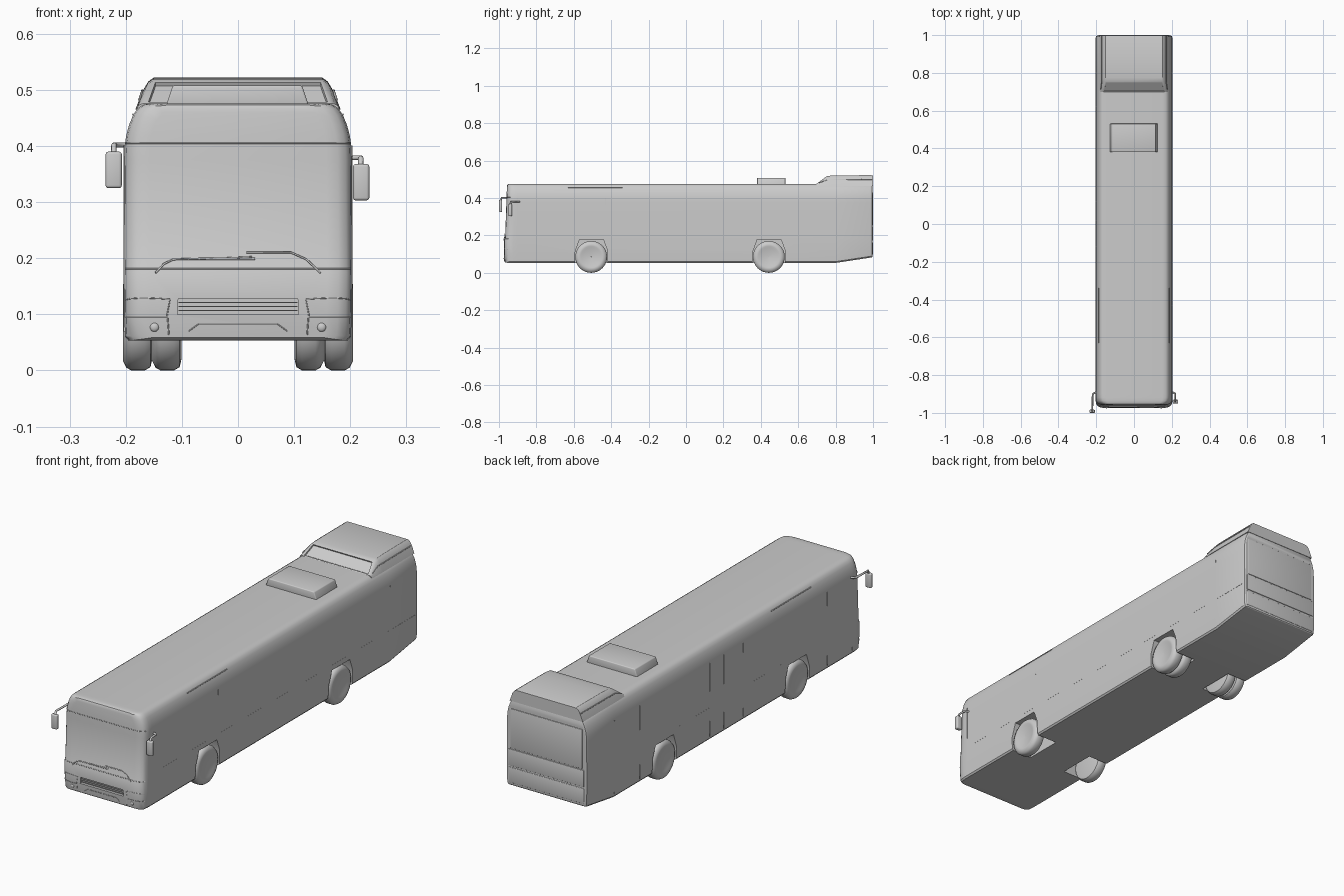
import bpy, bmesh, math
from mathutils import Vector, Matrix

if "Cube" in bpy.data.objects:
    bpy.data.objects.remove(bpy.data.objects["Cube"])


def finish(name, bm, angle=30):
    bmesh.ops.recalc_face_normals(bm, faces=bm.faces)
    me = bpy.data.meshes.new(name)
    bm.to_mesh(me)
    bm.free()
    ob = bpy.data.objects.new(name, me)
    bpy.context.collection.objects.link(ob)
    smooth(ob, angle)
    return ob


def smooth(ob, angle=30):
    bpy.ops.object.select_all(action='DESELECT')
    ob.select_set(True)
    bpy.context.view_layer.objects.active = ob
    bpy.ops.object.shade_smooth_by_angle(angle=math.radians(angle))


def loft(rings):
    """Skin half sections (top to bottom, x > 0), mirrored in x, with ladder caps."""
    bm = bmesh.new()
    loops = []
    for half in rings:
        pts = half + [(-x, y, z) for x, y, z in reversed(half)]
        loops.append([bm.verts.new(p) for p in pts])
    n = len(loops[0])
    for a, b in zip(loops, loops[1:]):
        for i in range(n):
            j = (i + 1) % n
            bm.faces.new((a[i], a[j], b[j], b[i]))
    for lp in (loops[0], loops[-1]):
        for i in range(n // 2 - 1):
            bm.faces.new((lp[i], lp[i + 1], lp[n - 2 - i], lp[n - 1 - i]))
    return bm


def box(name, lo, hi, bevel=0.0, taper=1.0):
    bm = bmesh.new()
    bmesh.ops.create_cube(bm, size=1)
    lo, hi = Vector(lo), Vector(hi)
    for v in bm.verts:
        if v.co.z > 0:
            v.co.x *= taper
        v.co = Vector(((lo[i] + hi[i]) / 2 + v.co[i] * (hi[i] - lo[i]) for i in range(3)))
    if bevel:
        bmesh.ops.bevel(bm, geom=bm.edges[:], offset=bevel, segments=3, profile=0.5, affect='EDGES')
    return finish(name, bm)


def tube(name, pts, r):
    cu = bpy.data.curves.new(name, 'CURVE')
    cu.dimensions = '3D'
    cu.bevel_depth, cu.bevel_resolution, cu.use_fill_caps = r, 1, True
    sp = cu.splines.new('POLY')
    sp.points.add(len(pts) - 1)
    for p, q in zip(sp.points, pts):
        p.co = (*q, 1)
    ob = bpy.data.objects.new(name, cu)
    bpy.context.collection.objects.link(ob)
    return ob


def cut(target, cutter):
    cutter.hide_render = True
    m = target.modifiers.new('cut', 'BOOLEAN')
    m.operation, m.solver, m.object = 'DIFFERENCE', 'EXACT', cutter
    bpy.context.view_layer.objects.active = target
    bpy.ops.object.modifier_apply(modifier=m.name)
    bpy.data.objects.remove(cutter)


def rake(z):
    """How far the front face leans back at height z."""
    if z < 0.175:
        return 0.004 * max(0, (0.1 - z) / 0.05)
    return min(1, (z - 0.175) / 0.012) * 0.006 + max(0, z - 0.187) * 0.035


# Body shell: one cross-section lofted from nose to tail
section = [(0.150, 0.476), (0.168, 0.474), (0.179, 0.467), (0.187, 0.455), (0.194, 0.438),
           (0.199, 0.420), (0.202, 0.400), (0.203, 0.375), (0.204, 0.187), (0.204, 0.175),
           (0.203, 0.100), (0.201, 0.060), (0.195, 0.053)]
stations = [(-0.973, 0.045, 0.007, 0.006, 1), (-0.970, 0.025, 0.003, 0.003, 1),
            (-0.963, 0.011, 0.001, 0.001, 1), (-0.952, 0.003, 0, 0, 1), (-0.925, 0, 0, 0, 0.4),
            (-0.900, 0, 0, 0, 0), (0.800, 0, 0, 0, 0), (0.985, 0.001, 0, 0.028, 0),
            (0.994, 0.004, 0.001, 0.030, 0), (0.997, 0.009, 0.003, 0.033, 0)]
rings = []
for y, dx, dtop, dbot, w in stations:
    rings.append([(x - dx, y + w * rake(z),
                   z - dtop if z > 0.45 else z + (dbot if z < 0.08 else dbot * 0.3 if z < 0.11 else 0))
                  for x, z in section])
body = finish('body_shell', loft(rings))

# Wheel arches and grille opening
arch = [(-0.088, 0.0), (-0.085, 0.115), (-0.062, 0.178), (0.065, 0.178), (0.085, 0.125), (0.088, 0.0)]
axles = {'front': -0.507, 'rear': 0.443}
for end, cy in axles.items():
    for s in (-1, 1):
        bm = bmesh.new()
        f = bm.faces.new([bm.verts.new((s * 0.096, cy + y, z)) for y, z in arch])
        r = bmesh.ops.extrude_face_region(bm, geom=[f])
        bmesh.ops.translate(bm, vec=(s * 0.2, 0, 0),
                            verts=[v for v in r['geom'] if isinstance(v, bmesh.types.BMVert)])
        cut(body, finish('arch_cutter', bm))
cut(body, box('grille_cutter', (-0.108, -1.0, 0.100), (0.108, -0.961, 0.128), taper=0.985))
smooth(body)
for i in range(3):
    z = 0.107 + i * 0.007
    box('grille_slat', (-0.106, -0.968, z - 0.001), (0.106, -0.960, z + 0.001))

# Wheels: turned tyre and disc, doubled on the rear axle
tyre = [(0.200, 0.001), (0.202, 0.050), (0.205, 0.058), (0.205, 0.068), (0.199, 0.080), (0.190, 0.085),
        (0.166, 0.085), (0.156, 0.079), (0.153, 0.066), (0.153, 0.001)]


def wheel(name, side, cy, shift):
    bm = bmesh.new()
    pts = [bm.verts.new((side * (x - shift), cy, 0.085 + r)) for x, r in tyre]
    geom = pts + [bm.edges.new(e) for e in zip(pts, pts[1:])]
    bmesh.ops.spin(bm, geom=geom, cent=(0, cy, 0.085), axis=(1, 0, 0), angle=math.tau, steps=40)
    bmesh.ops.remove_doubles(bm, verts=bm.verts, dist=0.00005)
    finish(name, bm, 35)


for side in (-1, 1):
    wheel('front_wheel', side, axles['front'], 0)
    wheel('rear_outer_wheel', side, axles['rear'], 0)
    wheel('rear_inner_wheel', side, axles['rear'], 0.052)

# Rear roof pod with sloped, recessed front panel
pod_low = [(0.165, 0.476), (0.172, 0.475), (0.178, 0.472), (0.181, 0.465)]
pod_top = [(0.150, 0.522), (0.160, 0.515), (0.170, 0.498), (0.183, 0.465)]
rings = []
for y, t in ((0.698, 0.0), (0.752, 0.87), (0.775, 0.95), (0.82, 0.98), (0.992, 1.0), (0.999, 0.95)):
    rings.append([(a[0] + (b[0] - a[0]) * t, y, a[1] + (b[1] - a[1]) * t) for a, b in zip(pod_low, pod_top)])
bm = loft(rings)
bmesh.ops.recalc_face_normals(bm, faces=bm.faces)
slope = [f for f in bm.faces if f.calc_center_median().y < 0.74 and f.normal.z > 0.3
         and abs(f.calc_center_median().x) < 0.01]
bmesh.ops.inset_region(bm, faces=slope, thickness=0.007, depth=0)
bmesh.ops.inset_region(bm, faces=slope, thickness=0.0015, depth=-0.006)
finish('roof_pod', bm)
for s in (-1, 1):
    tube('pod_side_trim', [(s * 0.176, 0.712, 0.482), (s * 0.171, 0.755, 0.497), (s * 0.171, 0.995, 0.499)], 0.002)

# Roof hatch
box('roof_hatch', (-0.129, 0.380, 0.470), (0.127, 0.532, 0.508), 0.004, taper=0.90)

# Rear engine cover and rear window
box('rear_window', (-0.180, 0.990, 0.252), (0.180, 0.9995, 0.430), 0.002)
box('engine_cover', (-0.188, 0.990, 0.172), (0.188, 1.0, 0.247), 0.002)
box('rear_bumper', (-0.188, 0.990, 0.095), (0.188, 0.9985, 0.164), 0.002)

# Front seams, headlamps and fog lamps
for z in (0.405, 0.181):
    k = rake(z)
    half = [(0.159, -0.973), (0.178, -0.970), (0.192, -0.963), (0.200, -0.952)]
    tube('front_seam', [(-x, y + k, z) for x, y in reversed(half)] + [(x, y + k, z) for x, y in half], 0.0014)
for s in (-1, 1):
    tube('headlamp_edge', [(s * x, y, z) for x, y, z in (
        (0.123, -0.971, 0.062), (0.126, -0.973, 0.100), (0.121, -0.973, 0.127), (0.158, -0.973, 0.129),
        (0.178, -0.970, 0.129), (0.192, -0.963, 0.128), (0.200, -0.952, 0.126))], 0.0012)
    tube('headlamp_divider', [(s * x, y, 0.094) for x, y in (
        (0.126, -0.973), (0.158, -0.973), (0.178, -0.970), (0.192, -0.963), (0.200, -0.952))], 0.001)
    bm = bmesh.new()
    bmesh.ops.create_uvsphere(bm, u_segments=20, v_segments=10, radius=0.008,
                              matrix=Matrix.Translation((s * 0.149, -0.970, 0.077)) @ Matrix.Diagonal((1, 0.6, 1, 1)))
    finish('fog_lamp', bm)
tube('lower_lip', [(x, -0.972, z) for x, z in ((-0.088, 0.070), (-0.070, 0.083), (0.070, 0.083), (0.088, 0.070))], 0.0012)

# Windscreen wipers
wipers = {'wiper_left': [(-0.147, 0.174), (-0.132, 0.190), (-0.115, 0.198), (-0.02, 0.200), (0.025, 0.202)],
          'wiper_right': [(0.147, 0.174), (0.122, 0.198), (0.095, 0.210), (0.015, 0.210)]}
for name, path in wipers.items():
    tube(name, [(x, -0.975 + rake(z), z) for x, z in path], 0.0018)
tube('wiper_blade', [(-0.07, -0.968, 0.199), (0.03, -0.968, 0.199)], 0.0022)

# Side mirrors: the left reaches forward, the right stays back and lower
box('left_mirror', (-0.236, -1.0, 0.325), (-0.207, -0.983, 0.390), 0.005)
tube('left_mirror_arm', [(-0.199, -0.890, 0.402), (-0.219, -0.900, 0.402), (-0.221, -0.985, 0.402), (-0.221, -0.991, 0.385)], 0.005)
box('right_mirror', (0.205, -0.950, 0.303), (0.234, -0.930, 0.368), 0.005)
tube('right_mirror_arm', [(0.200, -0.890, 0.379), (0.218, -0.897, 0.379), (0.219, -0.935, 0.379), (0.219, -0.940, 0.362)], 0.005)

# Side panel seams (side, y0, y1, z0, z1) as fine trim lines
seams = [(1, -0.90, 0.98, 0.20, 0.20), (1, -0.90, -0.90, 0.19, 0.40), (1, 0.80, 0.80, 0.20, 0.40),
         (1, -0.43, -0.43, 0.365, 0.40), (1, -0.67, -0.67, 0.22, 0.26),
         (-1, -0.90, -0.90, 0.07, 0.40), (-1, -0.72, -0.72, 0.07, 0.40), (-1, 0.02, 0.02, 0.07, 0.40),
         (-1, -0.12, -0.12, 0.07, 0.40), (-1, 0.12, 0.12, 0.07, 0.40), (-1, 0.62, 0.62, 0.07, 0.40),
         (-1, 0.80, 0.80, 0.07, 0.40), (-1, 0.13, 0.34, 0.20, 0.20), (-1, -0.40, -0.13, 0.20, 0.20)]
for s, y0, y1, z0, z1 in seams:
    xs = sorted((s * 0.198, s * 0.2042))
    box('side_seam', (xs[0], y0 - 0.001, z0 - 0.001), (xs[1], y1 + 0.001, z1 + 0.001))
for s in (-1, 1):
    tube('route_sign_edge', [(s * 0.187, -0.63, 0.456), (s * 0.187, -0.34, 0.456)], 0.002)
